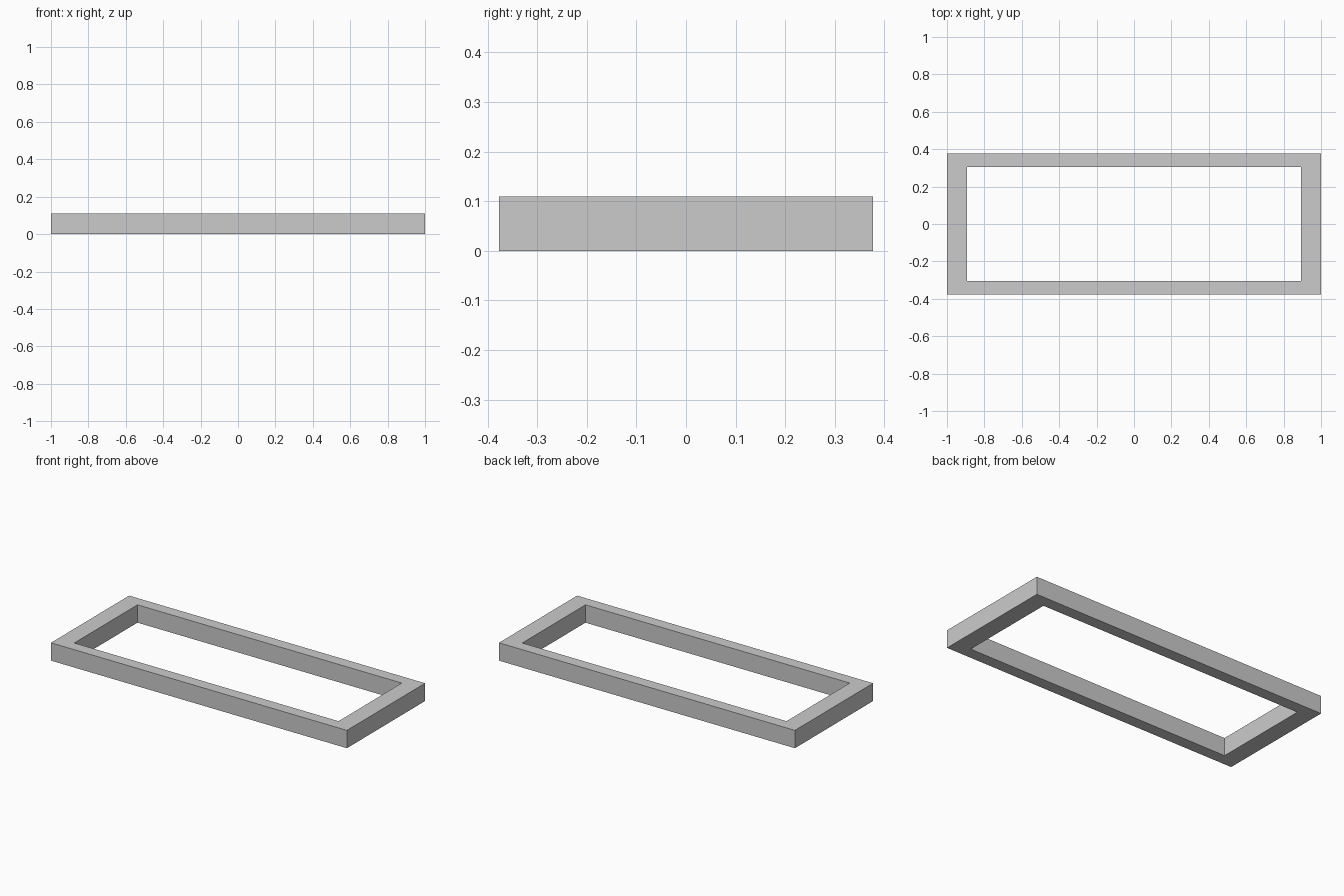
import bpy
import bmesh

if "Cube" in bpy.data.objects:
    bpy.data.objects.remove(bpy.data.objects["Cube"])

OUTER = (1.0, 0.377)
INNER = (0.893, 0.305)
HEIGHT = 0.109


def rectangle(bm, half):
    x, y = half
    return [bm.verts.new((sx * x, sy * y, 0))
            for sx, sy in ((-1, -1), (1, -1), (1, 1), (-1, 1))]


# Rectangular frame: flat ring between two rectangles, extruded upwards
bm = bmesh.new()
outer, inner = rectangle(bm, OUTER), rectangle(bm, INNER)
for i in range(4):
    j = (i + 1) % 4
    bm.faces.new((outer[i], outer[j], inner[j], inner[i]))
result = bmesh.ops.extrude_face_region(bm, geom=bm.faces[:])
top = [g for g in result["geom"] if isinstance(g, bmesh.types.BMVert)]
bmesh.ops.translate(bm, verts=top, vec=(0, 0, HEIGHT))
bmesh.ops.recalc_face_normals(bm, faces=bm.faces[:])

mesh = bpy.data.meshes.new("rectangular_frame")
bm.to_mesh(mesh)
bm.free()
frame = bpy.data.objects.new("rectangular_frame", mesh)
bpy.context.collection.objects.link(frame)
